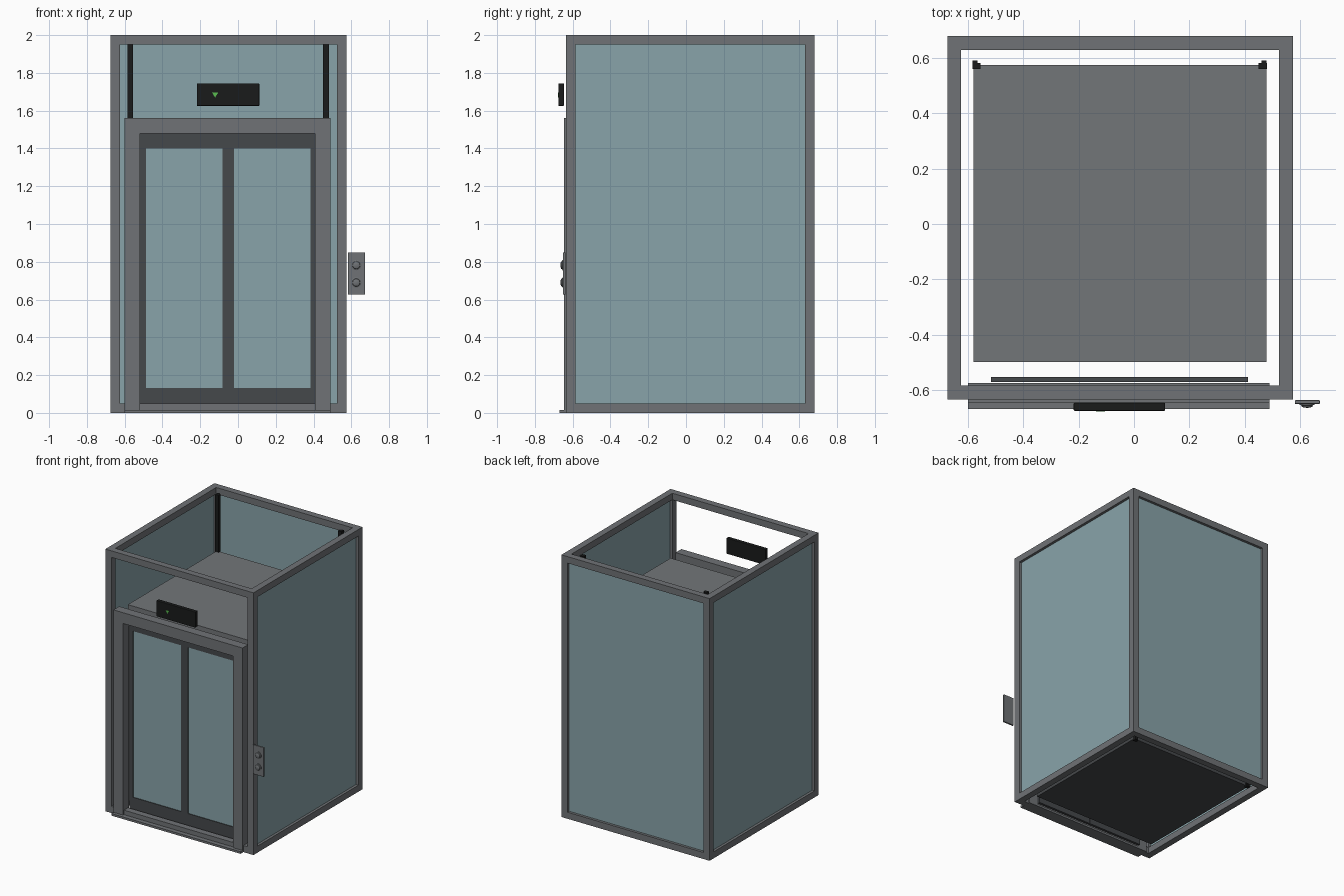
import bpy, bmesh, math
from mathutils import Matrix, Vector

if "Cube" in bpy.data.objects:
    bpy.data.objects.remove(bpy.data.objects["Cube"])


def material(name, rgb):
    m = bpy.data.materials.new(name)
    m.diffuse_color = (*rgb, 1)
    m.use_nodes = True
    m.node_tree.nodes["Principled BSDF"].inputs["Base Color"].default_value = m.diffuse_color
    return m


STEEL = material("steel", (0.16, 0.17, 0.18))
DARK = material("dark_steel", (0.06, 0.065, 0.07))
ROOF = material("car_roof_grey", (0.17, 0.18, 0.19))
GLASS = material("tinted_glass", (0.25, 0.37, 0.4))
BLACK = material("black", (0.01, 0.011, 0.011))
GREEN = material("green_light", (0.1, 0.5, 0.08))


def finish(name, bm, mat, bevel=0):
    me = bpy.data.meshes.new(name)
    bmesh.ops.recalc_face_normals(bm, faces=bm.faces)
    bm.to_mesh(me)
    bm.free()
    ob = bpy.data.objects.new(name, me)
    bpy.context.collection.objects.link(ob)
    me.materials.append(mat)
    if bevel:
        b = ob.modifiers.new("bevel", 'BEVEL')
        b.width, b.segments = bevel, 2
    return ob


def boxes(name, mat, *spans, bevel=0):
    """Each span is (x0, x1, y0, y1, z0, z1)."""
    bm = bmesh.new()
    for x0, x1, y0, y1, z0, z1 in spans:
        m = (Matrix.Translation(((x0 + x1) / 2, (y0 + y1) / 2, (z0 + z1) / 2))
             @ Matrix.Diagonal((x1 - x0, y1 - y0, z1 - z0, 1)))
        bmesh.ops.create_cube(bm, size=1, matrix=m)
    return finish(name, bm, mat, bevel)


def prism(name, mat, points, y0, y1, bevel=0):
    """Extrude an outline in x, z from y0 to y1."""
    bm = bmesh.new()
    f = bm.faces.new([bm.verts.new((x, y0, z)) for x, z in points])
    out = bmesh.ops.extrude_face_region(bm, geom=[f])
    verts = [v for v in out["geom"] if isinstance(v, bmesh.types.BMVert)]
    bmesh.ops.translate(bm, verts=verts, vec=(0, y1 - y0, 0))
    return finish(name, bm, mat, bevel)


def turned(name, mat, profile, x, y, z, steps=24):
    """Lathe (radius, depth) points about an axis facing the front."""
    bm = bmesh.new()
    vs = [bm.verts.new((x + r, y - d, z)) for r, d in profile]
    es = [bm.edges.new(p) for p in zip(vs, vs[1:])]
    bmesh.ops.spin(bm, geom=vs + es, cent=(x, y, z), axis=(0, 1, 0),
                   angle=math.tau, steps=steps)
    bmesh.ops.remove_doubles(bm, verts=bm.verts, dist=1e-5)
    ob = finish(name, bm, mat)
    bpy.context.view_layer.objects.active = ob
    ob.select_set(True)
    bpy.ops.object.shade_smooth_by_angle(angle=math.radians(35))
    ob.select_set(False)


# shaft frame
L, R, F, B, H, T = -0.675, 0.575, -0.635, 0.68, 2.0, 0.05
for side, x in (("left", L), ("right", R - T)):
    for end, y in (("front", F), ("back", B - T)):
        boxes(f"{end}_{side}_shaft_post", STEEL, (x, x + T, y, y + T, T, H - T))
for level, z in (("bottom", 0), ("top", H - T)):
    boxes(f"{level}_shaft_ring", STEEL,
          (L, R, F, F + T, z, z + T), (L, R, B - T, B, z, z + T),
          (L, L + T, F + T, B - T, z, z + T), (R - T, R, F + T, B - T, z, z + T))

# shaft glass on three sides, front left open
for side, x in (("left", L), ("right", R - T)):
    boxes(f"{side}_shaft_glass", GLASS,
          (x + 0.02, x + 0.03, F + T, B - T, T, H - T))
boxes("back_shaft_glass", GLASS, (L + T, R - T, B - 0.03, B - 0.02, T, H - T))

# guide rails
for side, x, s in (("left", -0.57, 1), ("right", 0.466, -1)):
    lip = sorted((x - s * 0.014, x + s * 0.004))
    boxes(f"{side}_guide_rail", BLACK,
          (x - 0.015, x + 0.015, 0.56, 0.582, 0.01, 1.985),
          (*lip, 0.582, 0.591, 0.01, 1.985))

# lift car
CL, CR, CF, CB = -0.58, 0.48, -0.5, 0.575
boxes("car_floor", DARK, (CL, CR, CF, CB, 0.02, 0.06))
boxes("car_roof", ROOF, (CL, CR, CF, CB, 1.51, 1.55))
for side, x in (("left", CL), ("right", CR - 0.03)):
    for end, y in (("front", CF), ("back", CB - 0.03)):
        boxes(f"car_{end}_{side}_post", STEEL, (x, x + 0.03, y, y + 0.03, 0.06, 1.51))
    boxes(f"car_{side}_glass", GLASS,
          (x + 0.01, x + 0.02, CF + 0.03, CB - 0.03, 0.06, 1.51))
boxes("car_back_glass", GLASS, (CL + 0.03, CR - 0.03, CB - 0.02, CB - 0.01, 0.06, 1.51))

# mitred door surround and sill
DL, DR, DT, W = -0.6, 0.49, 1.56, 0.082
DY = (-0.645, -0.575)
prism("left_door_jamb", STEEL,
      [(DL, 0.015), (DL + W, 0.015), (DL + W, DT - W), (DL, DT)], *DY)
prism("right_door_jamb", STEEL,
      [(DR, 0.015), (DR - W, 0.015), (DR - W, DT - W), (DR, DT)], *DY)
prism("door_head", STEEL,
      [(DL, DT), (DL + W, DT - W), (DR - W, DT - W), (DR, DT)], *DY)
boxes("door_sill", STEEL, (DL, DR, -0.67, -0.575, 0, 0.016))

# sliding doors
for side, x0, x1, g0, g1 in (("left", -0.518, -0.053, -0.487, -0.083),
                             ("right", -0.052, 0.412, -0.022, 0.385)):
    y0, y1, z0, z1 = -0.571, -0.553, 0.02, 1.48
    boxes(f"{side}_door_frame", DARK,
          (x0, g0, y0, y1, z0, z1), (g1, x1, y0, y1, z0, z1),
          (g0, g1, y0, y1, z0, 0.132), (g0, g1, y0, y1, 1.4, z1))
    boxes(f"{side}_door_glass", GLASS, (g0, g1, -0.566, -0.558, 0.132, 1.4))

# floor display with down arrow
boxes("display_housing", BLACK, (-0.218, 0.113, -0.676, -0.646, 1.625, 1.745), bevel=0.004)
prism("display_arrow", GREEN, [(-0.137, 1.695), (-0.105, 1.695), (-0.121, 1.67)],
      -0.678, -0.675)

# call panel with two buttons
boxes("call_panel", STEEL, (0.582, 0.672, -0.651, -0.637, 0.627, 0.85), bevel=0.003)
for name, z in (("upper", 0.782), ("lower", 0.69)):
    turned(f"{name}_call_button", STEEL,
           [(0.027, 0), (0.027, 0.004), (0.021, 0.006), (0.019, 0.011),
            (0.011, 0.014), (0, 0.015)], 0.626, -0.65, z)
